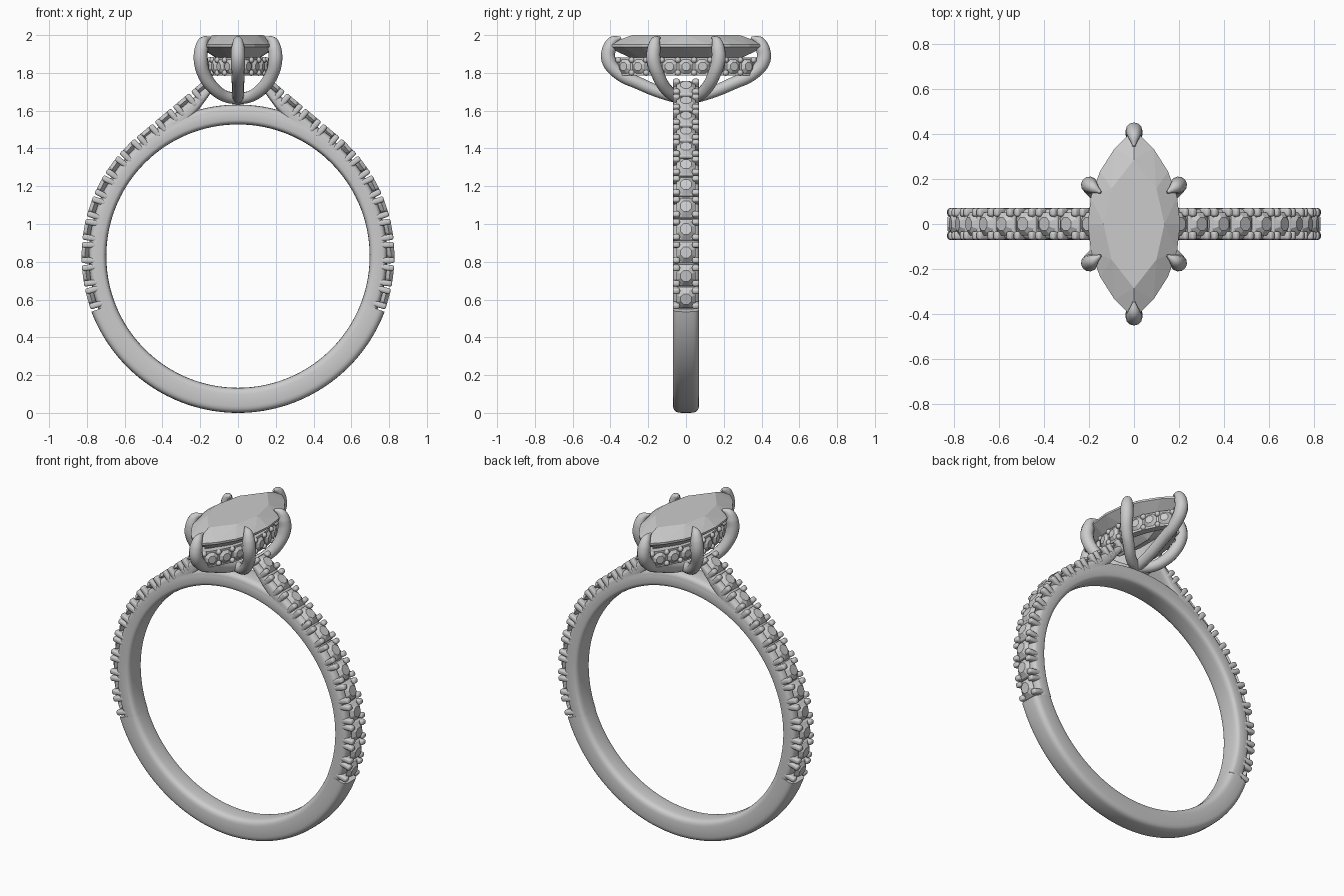
import bpy, bmesh
from math import sin, cos, asin, radians, pi, copysign
from mathutils import Vector, Matrix

if "Cube" in bpy.data.objects:
    bpy.data.objects.remove(bpy.data.objects["Cube"], do_unlink=True)

grey = bpy.data.materials.new("polished_grey")
grey.use_nodes = True
grey.diffuse_color = (0.6, 0.6, 0.6, 1)
grey.node_tree.nodes["Principled BSDF"].inputs["Base Color"].default_value = grey.diffuse_color

CENTRE, INNER, OUTER = 0.83, 0.697, 0.83
BEND = radians(50)          # where the shoulder leaves the circle
PITCH, FIRST, COUNT = 0.1256, -0.232, 12


def add_object(name, mesh, smooth=True):
    mesh.materials.clear()
    mesh.materials.append(grey)
    obj = bpy.data.objects.new(name, mesh)
    bpy.context.collection.objects.link(obj)
    if smooth:
        bpy.ops.object.select_all(action='DESELECT')
        obj.select_set(True)
        bpy.context.view_layer.objects.active = obj
        bpy.ops.object.shade_smooth_by_angle(angle=radians(40))
    return obj


def finish(name, bm, smooth=True):
    bmesh.ops.recalc_face_normals(bm, faces=bm.faces)
    mesh = bpy.data.meshes.new(name)
    bm.to_mesh(mesh)
    bm.free()
    return add_object(name, mesh, smooth)


def loft(name, rings, closed=False):
    bm = bmesh.new()
    rows = [[bm.verts.new(p) for p in ring] for ring in rings]
    n = len(rows[0])
    for i in range(len(rows) - (0 if closed else 1)):
        a, b = rows[i], rows[(i + 1) % len(rows)]
        for k in range(n):
            bm.faces.new((a[k], a[(k + 1) % n], b[(k + 1) % n], b[k]))
    if not closed:
        bm.faces.new(rows[0])
        bm.faces.new(rows[-1])
    return finish(name, bm)


def section(origin, normal, low, high, half_width):
    """Rounded rectangle spanned by the normal and the y axis."""
    ring = []
    for k in range(28):
        a = 2 * pi * k / 28
        u, v = (copysign(abs(f) ** 0.5, f) for f in (cos(a), sin(a)))
        reach = (low + high) / 2 + u * (high - low) / 2
        ring.append(origin + normal * reach + Vector((0, v * half_width, 0)))
    return ring


def arc_band(name, start, end, outer, half_width, steps=72):
    rings = []
    for i in range(steps + 1):
        a = radians(start + (end - start) * i / steps)
        rings.append(section(Vector((0, 0, CENTRE)), Vector((cos(a), 0, sin(a))),
                             INNER, outer, half_width))
    return loft(name, rings)


def frame(origin, tangent, normal):
    side = normal.cross(tangent)
    m = Matrix((tangent, side, normal)).transposed().to_4x4()
    m.translation = origin
    return m


def shoulder_point(s, side):
    """Outer surface of the shank at arc length s from mid height."""
    a = min(s / OUTER, BEND)
    normal = Vector((side * cos(a), 0, sin(a)))
    tangent = Vector((-side * sin(a), 0, cos(a)))
    origin = Vector((0, 0, CENTRE)) + normal * OUTER
    return origin + tangent * max(0, s - OUTER * BEND), tangent, normal


def add_gem(bm, m, r):
    turn = Matrix.Rotation(pi / 8, 4, 'Z')
    for bottom, top, depth, z in ((r, r * 0.58, r * 0.34, r * 0.17),
                                  (r * 0.1, r, r * 0.6, -r * 0.3)):
        bmesh.ops.create_cone(bm, cap_ends=True, segments=8, radius1=bottom, radius2=top,
                              depth=depth, matrix=m @ Matrix.Translation((0, 0, z)) @ turn)


def marquise(width, length, n, z):
    """Pointed oval made of two arcs."""
    r = (length ** 2 + width ** 2) / (2 * width)
    limit = asin(length / r)
    arc = [limit * (2 * i / n - 1) for i in range(n)]
    right = [(r * cos(a) - r + width, r * sin(a)) for a in arc]
    return [Vector((s * x, s * y, z)) for s in (1, -1) for x, y in right]


# Shank: plain lower half, recessed upper arch
arc_band("lower_shank", 200.8, 339.2, OUTER, 0.07)
arc_band("upper_shank", -21.5, 201.5, 0.79, 0.069, 110)
arc_band("head_arch", 52, 128, 0.802, 0.0685, 40)

# Straight shoulders rising to the head
for side, label in ((1, "left"), (-1, "right")):
    rings = []
    for t, low in ((-0.06, -0.125), (0.1, -0.125), (0.25, -0.115), (0.35, -0.1), (0.43, -0.08), (0.485, -0.065)):
        origin, tangent, normal = shoulder_point(OUTER * BEND + t, side)
        rings.append(section(origin, normal, low, -0.036, 0.0675))
    loft(label + "_shoulder", rings)

# One seat: two cross bars and four corner claws
bm = bmesh.new()
for t in (-0.041, 0.041):
    blocks = [((t, 0, -0.05), (0.03, 0.139, 0.056))]
    blocks += [((t, y, -0.032), (0.031, 0.037, 0.06)) for y in (-0.0515, 0.0515)]
    for place, size in blocks:
        bmesh.ops.create_cube(bm, size=1, matrix=Matrix.Translation(place) @ Matrix.Diagonal((*size, 1)))
bmesh.ops.bevel(bm, geom=bm.edges[:], offset=0.011, segments=3, profile=0.5, affect='EDGES')
seat = bpy.data.meshes.new("seat")
bm.to_mesh(seat)
bm.free()

seats, gems = bmesh.new(), bmesh.new()
for side in (1, -1):
    for i in range(COUNT):
        m = frame(*shoulder_point(FIRST + PITCH * i, side))
        copy = seat.copy()
        copy.transform(m)
        seats.from_mesh(copy)
        bpy.data.meshes.remove(copy)
        add_gem(gems, m @ Matrix.Translation((0, 0, -0.021)), 0.055)
bpy.data.meshes.remove(seat)
finish("shank_seats", seats)
finish("shank_stones", gems, False)

# Gallery rail under the main stone
loft("gallery_rail", [marquise(0.148, 0.38, 24, 1.785), marquise(0.148, 0.38, 24, 1.882),
                      marquise(0.105, 0.32, 24, 1.882), marquise(0.105, 0.32, 24, 1.785)], True)

# Rail stones and the beads between them
gems, beads = bmesh.new(), bmesh.new()
rail_r = 0.556
for side in (1, -1):
    for i in range(-9, 10):
        a = radians(4.45 * i)
        normal = Vector((side * cos(a), sin(a), 0))
        origin = Vector((-side * (rail_r - 0.15), 0, 1.834)) + normal * rail_r
        if i % 2 == 0:
            add_gem(gems, frame(origin, Vector((0, 0, 1)), normal), 0.041)
        else:
            for dz in (-0.034, 0.034):
                bmesh.ops.create_uvsphere(beads, u_segments=10, v_segments=6, radius=0.016,
                                          matrix=Matrix.Translation(origin + Vector((0, 0, dz))))
finish("rail_stones", gems, False)
finish("rail_beads", beads)

# Main stone: faceted pointed oval
bm = bmesh.new()
points = marquise(0.205, 0.42, 8, 1.938) + marquise(0.205, 0.42, 8, 1.95)
points += marquise(0.135, 0.285, 4, 2.0)
points += [Vector((0, y, 1.8)) for y in (-0.12, 0.12)]
for p in points:
    bm.verts.new(p)
bmesh.ops.convex_hull(bm, input=bm.verts[:])
bmesh.ops.dissolve_limit(bm, angle_limit=radians(1), verts=bm.verts[:], edges=bm.edges[:])
finish("main_stone", bm, False)


# Tapered claws sweeping up from the base
def claw(name, path, radii):
    curve = bpy.data.curves.new(name, 'CURVE')
    curve.dimensions = '3D'
    curve.bevel_depth = 1
    curve.bevel_resolution = 4
    curve.resolution_u = 6
    curve.use_fill_caps = True
    spline = curve.splines.new('BEZIER')
    spline.bezier_points.add(len(path) - 1)
    for point, place, r in zip(spline.bezier_points, path, radii):
        point.co = place
        point.radius = r
        point.handle_left_type = point.handle_right_type = 'AUTO'
    temp = bpy.data.objects.new(name + "_curve", curve)
    bpy.context.collection.objects.link(temp)
    graph = bpy.context.evaluated_depsgraph_get()
    mesh = bpy.data.meshes.new_from_object(temp.evaluated_get(graph))
    bpy.data.objects.remove(temp, do_unlink=True)
    add_object(name, mesh)


radii = (0.03, 0.031, 0.033, 0.035, 0.038, 0.036, 0.027, 0.006)
end_path = ((0, 0, 1.662), (0, 0.1, 1.685), (0, 0.25, 1.745), (0, 0.36, 1.802),
            (0, 0.41, 1.87), (0, 0.406, 1.93), (0, 0.388, 1.967), (0, 0.345, 1.988))
side_path = ((0, 0.02, 1.662), (0.07, 0.06, 1.677), (0.13, 0.11, 1.72), (0.178, 0.148, 1.79),
             (0.197, 0.172, 1.87), (0.193, 0.17, 1.93), (0.182, 0.162, 1.967), (0.148, 0.14, 1.988))
for sy, end in ((-1, "front"), (1, "back")):
    claw(end + "_claw", [(x, y * sy, z) for x, y, z in end_path], radii)
    for sx, label in ((1, "left"), (-1, "right")):
        claw(f"{end}_{label}_claw", [(x * sx, y * sy, z) for x, y, z in side_path], radii)
